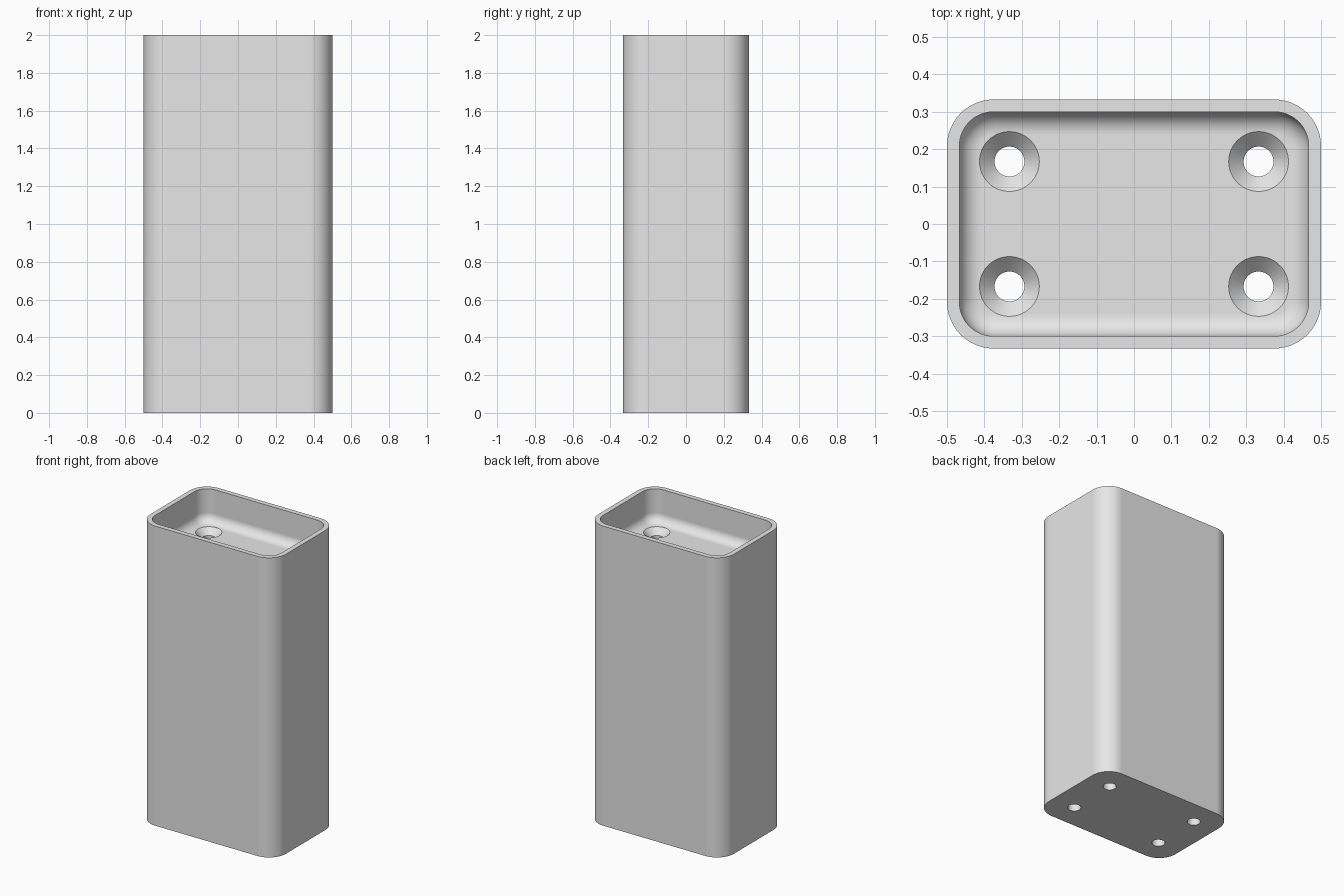
import bpy, bmesh, math
from math import sin, cos, pi

if "Cube" in bpy.data.objects:
    bpy.data.objects.remove(bpy.data.objects["Cube"], do_unlink=True)

HALF_X, HALF_Y, HEIGHT = 0.5, 0.333, 2.0
CORNER, WALL, FILLET = 0.125, 0.033, 0.06
FLOOR = 1.78
HOLE_R, SINK_R = 0.04, 0.08

grey = bpy.data.materials.new("light grey")
grey.use_nodes = True
grey.diffuse_color = (0.8, 0.8, 0.8, 1)
grey.node_tree.nodes["Principled BSDF"].inputs["Base Color"].default_value = (0.8, 0.8, 0.8, 1)


def loft(bm, rings):
    """Bridge a stack of closed point rings and cap both ends."""
    loops = [[bm.verts.new(p) for p in ring] for ring in rings]
    for a, b in zip(loops, loops[1:]):
        for i in range(len(a)):
            j = (i + 1) % len(a)
            bm.faces.new((a[i], a[j], b[j], b[i]))
    bm.faces.new(loops[0][::-1])
    bm.faces.new(loops[-1])


def rounded_ring(inset, z, steps=12):
    radius = CORNER - inset
    cx, cy = HALF_X - CORNER, HALF_Y - CORNER
    points = []
    for quarter, (sx, sy) in enumerate([(1, 1), (-1, 1), (-1, -1), (1, -1)]):
        for k in range(steps + 1):
            a = (quarter + k / steps) * pi / 2
            points.append((sx * cx + radius * cos(a), sy * cy + radius * sin(a), z))
    return points


def circle_ring(x, y, radius, z, sides=48):
    return [(x + radius * cos(2 * pi * i / sides), y + radius * sin(2 * pi * i / sides), z)
            for i in range(sides)]


def finish(name, bm):
    bmesh.ops.recalc_face_normals(bm, faces=bm.faces)
    mesh = bpy.data.meshes.new(name)
    bm.to_mesh(mesh)
    bm.free()
    mesh.materials.append(grey)
    obj = bpy.data.objects.new(name, mesh)
    bpy.context.collection.objects.link(obj)
    return obj


# Block with a recessed top pocket and a filleted pocket floor
bm = bmesh.new()
rings = [rounded_ring(0, 0), rounded_ring(0, HEIGHT), rounded_ring(WALL, HEIGHT)]
for k in range(9):
    a = k / 8 * pi / 2
    rings.append(rounded_ring(WALL + FILLET * (1 - cos(a)), FLOOR + FILLET * (1 - sin(a))))
loft(bm, rings)
body = finish("pocketed_block", bm)

# Four countersunk through holes
bm = bmesh.new()
for sx in (-1, 1):
    for sy in (-1, 1):
        profile = [(HOLE_R, -0.1), (HOLE_R, FLOOR - 0.04), (SINK_R, FLOOR), (SINK_R, FLOOR + 0.1)]
        loft(bm, [circle_ring(sx * 0.333, sy * 0.167, r, z) for r, z in profile])
cutter = finish("hole_cutter", bm)
cutter.hide_render = True

bpy.ops.object.select_all(action='DESELECT')
body.select_set(True)
bpy.context.view_layer.objects.active = body
cut = body.modifiers.new("holes", 'BOOLEAN')
cut.operation = 'DIFFERENCE'
cut.solver = 'EXACT'
cut.object = cutter
bpy.ops.object.modifier_apply(modifier=cut.name)
bpy.data.objects.remove(cutter, do_unlink=True)

# Smooth rounded walls while the large faces stay flat
bpy.ops.object.shade_smooth_by_angle(angle=math.radians(30))
weighted = body.modifiers.new("weighted_normals", 'WEIGHTED_NORMAL')
weighted.keep_sharp = True
